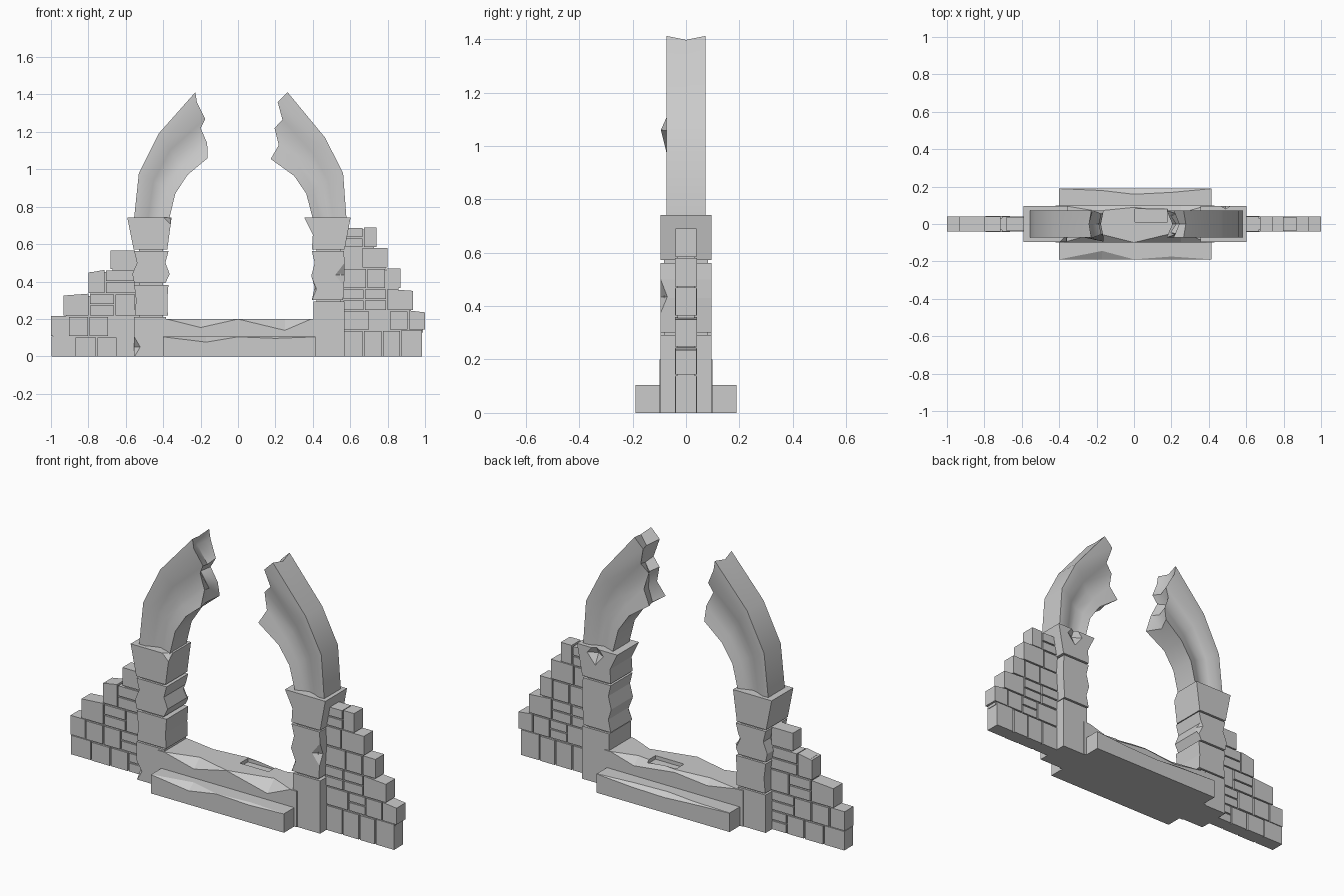
import bpy, bmesh, random
from mathutils import Matrix

if "Cube" in bpy.data.objects:
    bpy.data.objects.remove(bpy.data.objects["Cube"])

random.seed(4)


def finish(name, bm, smooth=False):
    bmesh.ops.remove_doubles(bm, verts=bm.verts, dist=0.0004)
    bmesh.ops.recalc_face_normals(bm, faces=bm.faces)
    me = bpy.data.meshes.new(name)
    bm.to_mesh(me)
    bm.free()
    ob = bpy.data.objects.new(name, me)
    bpy.context.collection.objects.link(ob)
    if smooth:
        bpy.ops.object.select_all(action='DESELECT')
        ob.select_set(True)
        bpy.context.view_layer.objects.active = ob
        bpy.ops.object.shade_smooth_by_angle(angle=0.6)
    return ob


def loft(bm, rings):
    vs = [[bm.verts.new(p) for p in r] for r in rings]
    n = len(vs[0])
    for a, b in zip(vs, vs[1:]):
        for i in range(n):
            j = (i + 1) % n
            bm.faces.new((a[i], a[j], b[j], b[i]))
    bm.faces.new(vs[0])
    bm.faces.new(vs[-1])


def prism(bm, prof, y0, y1):
    loft(bm, [[(x, y, z) for x, z in prof] for y in (y0, y1)])


def cut(ob, cutter):
    cutter.hide_render = True
    cutter.hide_viewport = True
    cutter.display_type = 'WIRE'
    m = ob.modifiers.new("chip", 'BOOLEAN')
    m.operation, m.solver, m.object = 'DIFFERENCE', 'EXACT', cutter


def chip(ob, loc, size):
    # octahedral bite out of an edge
    bm = bmesh.new()
    bmesh.ops.create_uvsphere(bm, u_segments=4, v_segments=2, radius=1)
    bmesh.ops.transform(bm, verts=bm.verts,
                        matrix=Matrix.Translation(loc) @ Matrix.Diagonal((*size, 1)))
    cut(ob, finish("chip_cutter", bm))


def slab(name, half, top, stations):
    # slab along x with broken front and back top edges
    bm = bmesh.new()
    loft(bm, [[(x, -half, 0), (x, -half, top - fz - .001), (x, -half + fy + .001, top),
               (x, half - by - .001, top), (x, half, top - bz - .001), (x, half, 0)]
              for x, fy, fz, by, bz in stations])
    return finish(name, bm)


# threshold and step
threshold = slab("threshold", .1, .2, [(-.42, 0, 0, 0, 0), (-.38, 0, 0, 0, 0), (-.2, .05, .045, .03, .03),
                                       (0, 0, 0, .01, .01), (.25, .06, .06, .04, .04),
                                       (.39, 0, 0, 0, 0), (.43, 0, 0, 0, 0)])
bm = bmesh.new()
prism(bm, [(.005, .18), (.18, .18), (.18, .3), (.005, .3)], .01, .08)
cut(threshold, finish("recess_cutter", bm))
slab("step", .19, .105, [(-.4, 0, 0, 0, 0), (-.17, .045, .028, .01, .01), (0, 0, 0, .03, .02),
                         (.2, .015, .008, .02, .015), (.415, 0, 0, 0, 0)])

# pillars: stacked blocks, each given as left edge and right edge points
Y = .095
pillars = {
    "left": [([(-.555, 0), (-.555, .21)], [(-.385, 0), (-.385, .21)]),
             ([(-.552, .218), (-.545, .3), (-.555, .382)], [(-.375, .218), (-.378, .3), (-.372, .382)]),
             ([(-.555, .392), (-.565, .44), (-.54, .5), (-.555, .562)],
              [(-.388, .392), (-.365, .44), (-.388, .5), (-.372, .562)]),
             ([(-.558, .572), (-.592, .742)], [(-.378, .572), (-.355, .742)])],
    "right": [([(.405, 0), (.405, .292)], [(.57, 0), (.57, .292)]),
              ([(.395, .302), (.41, .37), (.392, .43), (.41, .5), (.395, .562)],
               [(.562, .302), (.57, .43), (.57, .5), (.566, .562)]),
              ([(.395, .572), (.4, .65), (.355, .742)], [(.57, .572), (.602, .742)])],
}
blocks = {}
for side, stack in pillars.items():
    for k, (l, r) in enumerate(stack):
        bm = bmesh.new()
        prism(bm, l + r[::-1], -Y, Y)
        blocks[side, k] = finish(f"{side}_pillar_block_{k}", bm)
    c = -.465 if side == "left" else .485
    bm = bmesh.new()
    prism(bm, [(c - .065, .1), (c + .065, .1), (c + .065, .65), (c - .065, .65)], -Y + .012, Y - .012)
    finish(f"{side}_pillar_core", bm)

chip(blocks["left", 0], (-.555, -Y, .05), (.032, .04, .055))
chip(blocks["left", 3], (-.36, -Y, .745), (.04, .04, .04))
chip(blocks["left", 2], (-.37, Y, .48), (.03, .05, .06))
chip(blocks["right", 1], (.57, -Y, .435), (.05, .025, .065))
chip(blocks["right", 1], (.395, -Y, .36), (.025, .04, .06))
chip(blocks["right", 2], (.49, Y, .71), (.05, .03, .06))

# broken arch halves: moulded section swept along the curve, jagged end
HALF = [.073, .073, .056, .046, .058, .072]


def arch(name, outer, inner, end, jag, lip):
    rows = []
    for o, i in zip(outer, inner):
        rows.append([(o[0] + (i[0] - o[0]) * t / 5, o[1] + (i[1] - o[1]) * t / 5) for t in range(6)])
    rows.append(end)
    bm = bmesh.new()
    rings = []
    for k, row in enumerate(rows):
        ring = []
        for s in (-1, 0, 1):
            col = []
            for j, (x, z) in enumerate(row):
                y = s * HALF[j]
                if k == len(rows) - 1:
                    # break surface is dented in the middle and uneven across
                    x += jag * (1 - abs(s)) * (1 if j % 2 else .4)
                    z -= .015 * (1 - abs(s))
                    if j == 5 and s < 0:
                        y -= lip
                col.append(bm.verts.new((x, y, z)))
            ring.append(col)
        rings.append(ring)
    for a, b in zip(rings, rings[1:]):
        for j in range(5):
            for s in (0, 2):
                bm.faces.new((a[s][j], a[s][j + 1], b[s][j + 1], b[s][j]))
        for s in (0, 1):
            for j in (0, 5):
                bm.faces.new((a[s][j], a[s + 1][j], b[s + 1][j], b[s][j]))
    for r in (rings[0], rings[-1]):
        for s in (0, 1):
            for j in range(5):
                bm.faces.new((r[s][j], r[s + 1][j], r[s + 1][j + 1], r[s][j + 1]))
    finish(name, bm, True)


arch("left_arch",
     [(-.556, .735), (-.53, .98), (-.425, 1.19)], [(-.368, .735), (-.335, .87), (-.27, .97)],
     [(-.228, 1.412), (-.22, 1.36), (-.175, 1.27), (-.2, 1.22), (-.165, 1.14), (-.162, 1.06)], -.03, .022)
arch("right_arch",
     [(.58, .735), (.562, .98), (.465, 1.17)], [(.4, .735), (.365, .87), (.3, .965)],
     [(.265, 1.412), (.212, 1.36), (.238, 1.265), (.195, 1.22), (.218, 1.13), (.175, 1.055)], .03, 0)


# stepped brick walls
def wall(name, x0, ends, tops, slopes):
    bm = bmesh.new()
    z0, sgn = 0, (1 if ends[0] > 0 else -1)
    g = .004

    def box(xa, xb, za, zb, h, drop=0):
        prism(bm, [(xa, za), (xb, za), (xb, zb - drop), (xa, zb)], -h, h)

    for r, (xe, z1) in enumerate(zip(ends, tops)):
        box(x0 - sgn * .03, xe - sgn * .012, max(z0 - .012, 0), z1 - .012, .031)
        length = abs(xe - x0)
        n = max(1, round(length / .115))
        cuts = [0] + [(i + (.25 if r % 2 else -.1) + random.uniform(-.1, .1)) / n
                      for i in range(1, n)] + [1]
        for i in range(n):
            xa = x0 + (xe - x0) * cuts[i] + sgn * (g if i else 0)
            xb = x0 + (xe - x0) * cuts[i + 1] - sgn * (g if i < n - 1 else 0)
            za, zb = z0 + (g if r else 0), z1 - (g if i < n - 1 else 0)
            h = random.uniform(.038, .042)
            if i < n - 1 and random.random() < .25:
                m = (za + zb) / 2
                box(xa, xb, za, m - g, h)
                box(xa, xb, m + g, zb, h)
            else:
                box(xa, xb, za, zb, h, slopes[r] if i == n - 1 else 0)
        z0 = z1
    finish(name, bm)


wall("left_wall", -.55, [-.998, -1, -.932, -.8, -.682], [.105, .215, .335, .462, .565], [0, 0, .01, .015, 0])
wall("right_wall", .565, [.985, 1, .935, .87, .8, .74], [.14, .245, .36, .47, .58, .69], [0, .01, .01, 0, 0, 0])
